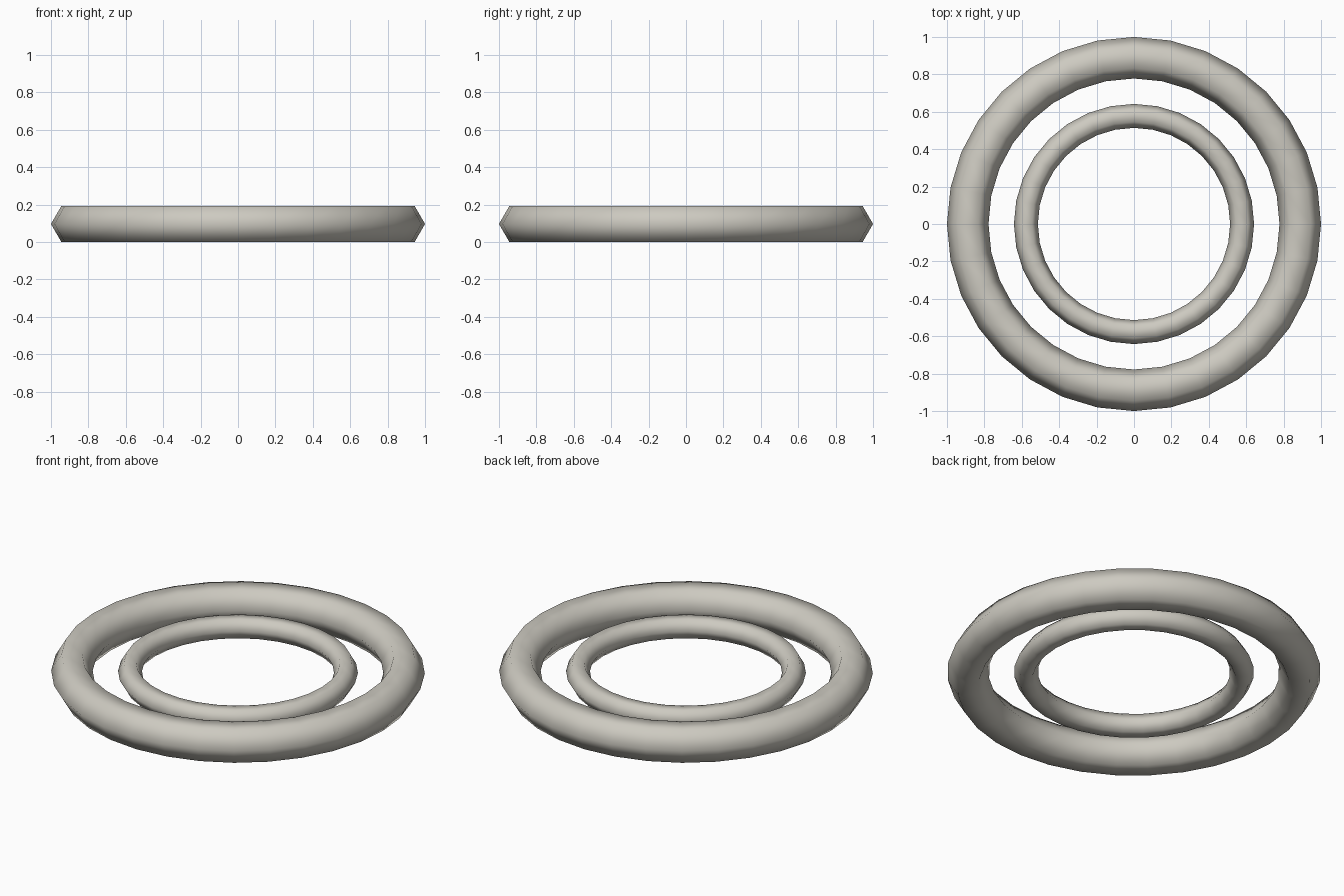
import bpy
import math

cube = bpy.data.objects.get("Cube")
if cube:
    bpy.data.objects.remove(cube, do_unlink=True)

# Single warm grey finish
grey = bpy.data.materials.new("warm grey")
grey.use_nodes = True
colour = (0.61, 0.59, 0.53, 1)
grey.diffuse_color = colour
grey.node_tree.nodes["Principled BSDF"].inputs["Base Color"].default_value = colour

TUBE_SIDES = 6
OUTER_TUBE = 0.111
MID_HEIGHT = OUTER_TUBE * math.sin(math.pi / 3)


def ring(name, radius, tube):
    """Smooth-shaded ring with a hexagonal tube, lying flat."""
    bpy.ops.mesh.primitive_torus_add(
        major_segments=32, minor_segments=TUBE_SIDES,
        major_radius=radius, minor_radius=tube,
        location=(0, 0, MID_HEIGHT))
    obj = bpy.context.object
    obj.name = name
    obj.data.materials.append(grey)
    bpy.ops.object.shade_smooth()
    return obj


# Two concentric rings sharing one mid-plane
ring("outer_ring", 1 - OUTER_TUBE, OUTER_TUBE)
ring("inner_ring", 0.578, 0.064)
